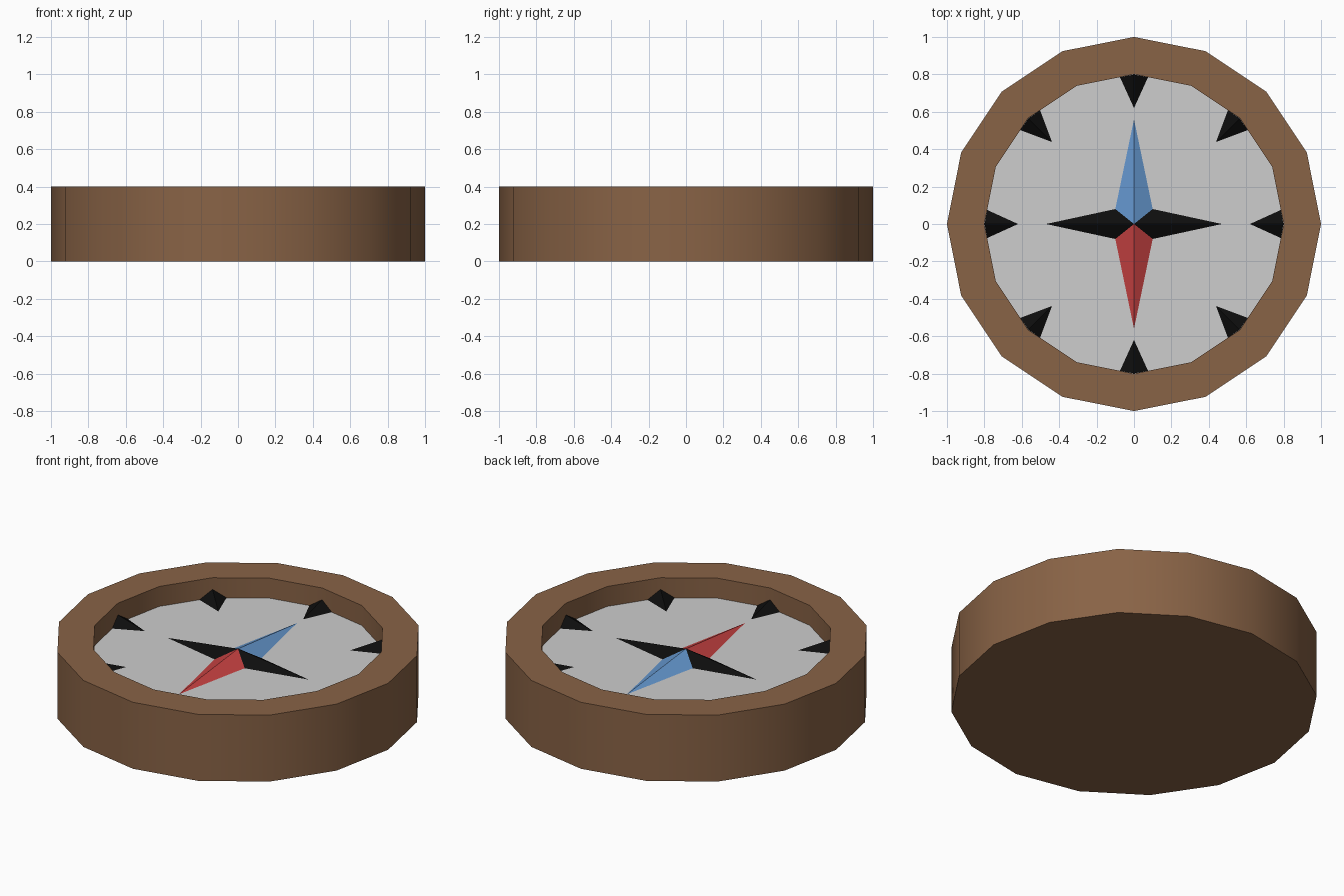
import bpy, bmesh, math
from mathutils import Matrix, Vector

if "Cube" in bpy.data.objects:
    bpy.data.objects.remove(bpy.data.objects["Cube"])

SIDES, FLOOR = 16, 0.28


def material(name, rgb):
    m = bpy.data.materials.new(name)
    m.diffuse_color = (*rgb, 1)
    m.use_nodes = True
    m.node_tree.nodes["Principled BSDF"].inputs["Base Color"].default_value = m.diffuse_color
    return m


brown = material("brown wood", (0.25, 0.125, 0.061))
grey = material("light grey", (0.61, 0.61, 0.61))
black = material("black", (0.004, 0.004, 0.004))
blue = material("blue", (0.127, 0.305, 0.61))
red = material("red", (0.56, 0.053, 0.053))


def finish(name, bm, mats):
    me = bpy.data.meshes.new(name)
    bm.to_mesh(me)
    bm.free()
    for m in mats:
        me.materials.append(m)
    ob = bpy.data.objects.new(name, me)
    bpy.context.collection.objects.link(ob)
    return ob


def ring(bm, r, z):
    return [bm.verts.new((r * math.cos(a), r * math.sin(a), z))
            for a in (2 * math.pi * i / SIDES for i in range(SIDES))]


# Casing: lathed 16-sided wall with a closed bottom
bm = bmesh.new()
rings = [ring(bm, r, z) for r, z in ((1, 0), (1, 0.4), (0.8, 0.4), (0.8, FLOOR))]
for a, b in zip(rings, rings[1:]):
    for i in range(SIDES):
        j = (i + 1) % SIDES
        bm.faces.new((a[i], a[j], b[j], b[i]))
bm.faces.new(rings[0][::-1])
casing = finish("casing", bm, [brown])
bpy.context.view_layer.objects.active = casing
casing.select_set(True)
bpy.ops.object.shade_smooth_by_angle(angle=math.radians(30))

# Dial face
bm = bmesh.new()
bm.faces.new(ring(bm, 0.8, FLOOR))
finish("dial", bm, [grey])

# Four-pointed star: each point is two sloping facets meeting on a ridge
bm = bmesh.new()
apex = bm.verts.new((0, 0, 0.34))
tips = [bm.verts.new((x, y, FLOOR)) for x, y in ((0.47, 0), (0, 0.56), (-0.47, 0), (0, -0.56))]
valleys = [bm.verts.new((x, y, FLOOR)) for x, y in ((0.1, 0.08), (-0.1, 0.08), (-0.1, -0.08), (0.1, -0.08))]
for i, slot in enumerate((0, 1, 0, 2)):
    for tri in ((apex, tips[i], valleys[i]), (apex, valleys[i - 1], tips[i])):
        bm.faces.new(tri).material_index = slot
finish("compass_star", bm, [black, blue, red])

# Eight wedge markers against the inner wall
bm = bmesh.new()
for k in range(8):
    rot = Matrix.Rotation(k * math.pi / 4, 3, 'Z')
    tip, left, right, peak = [bm.verts.new(rot @ Vector(p)) for p in (
        (0.62, 0, FLOOR), (0.785, 0.075, FLOOR), (0.785, -0.075, FLOOR), (0.799, 0, 0.33))]
    bm.faces.new((tip, peak, left))
    bm.faces.new((tip, right, peak))
finish("direction_markers", bm, [black])
